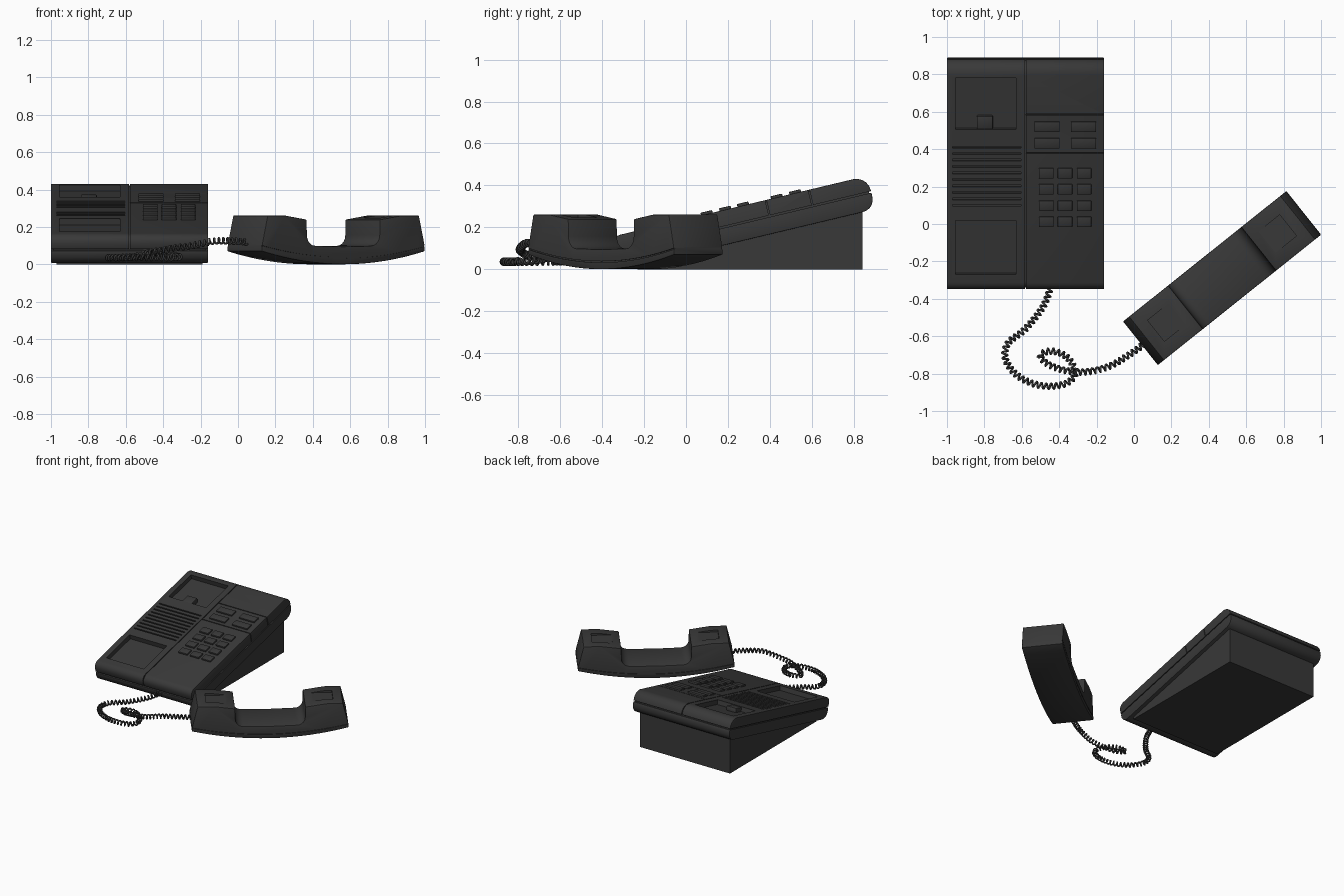
import bpy, bmesh, math
from mathutils import Matrix, Vector

if "Cube" in bpy.data.objects:
    bpy.data.objects.remove(bpy.data.objects["Cube"])

mat = bpy.data.materials.new("dark_plastic")
mat.diffuse_color = (0.04, 0.04, 0.04, 1)
mat.use_nodes = True
mat.node_tree.nodes["Principled BSDF"].inputs["Base Color"].default_value = mat.diffuse_color


def activate(ob):
    bpy.ops.object.select_all(action='DESELECT')
    ob.select_set(True)
    bpy.context.view_layer.objects.active = ob


def shape(name, parts, M=Matrix(), bevel=0.0, cut=None):
    """Extrude (y, z) profiles along local x; optionally bevel, then cut."""
    bm = bmesh.new()
    for pts, x0, x1 in parts:
        a = [bm.verts.new(M @ Vector((x0, y, z))) for y, z in pts]
        b = [bm.verts.new(M @ Vector((x1, y, z))) for y, z in pts]
        bm.faces.new(a)
        bm.faces.new(b[::-1])
        for i in range(len(pts)):
            j = (i + 1) % len(pts)
            bm.faces.new((a[j], a[i], b[i], b[j]))
    bmesh.ops.recalc_face_normals(bm, faces=bm.faces)
    me = bpy.data.meshes.new(name)
    bm.to_mesh(me)
    bm.free()
    me.materials.append(mat)
    ob = bpy.data.objects.new(name, me)
    bpy.context.collection.objects.link(ob)
    activate(ob)
    if bevel:
        m = ob.modifiers.new("bevel", 'BEVEL')
        m.width, m.segments, m.limit_method = bevel, 2, 'ANGLE'
        m.angle_limit = math.radians(40)
        bpy.ops.object.modifier_apply(modifier="bevel")
    if cut:
        cutter = shape(name + "_cutter", cut, M)
        activate(ob)
        m = ob.modifiers.new("cut", 'BOOLEAN')
        m.operation, m.object, m.solver = 'DIFFERENCE', cutter, 'EXACT'
        m.use_self = True
        bpy.ops.object.modifier_apply(modifier="cut")
        bpy.data.objects.remove(cutter)
    activate(ob)
    bpy.ops.object.shade_smooth_by_angle(angle=math.radians(35))
    return ob


def rect(y0, y1, z0, z1):
    return [(y0, z0), (y1, z0), (y1, z1), (y0, z1)]


def arc(cy, cz, r, a0, a1, n=5):
    return [(cy + r * math.cos(math.radians(a0 + (a1 - a0) * i / n)),
             cz + r * math.sin(math.radians(a0 + (a1 - a0) * i / n))) for i in range(n + 1)]


# Sloped frame of the phone body: y runs up the slope, z is its normal
A = math.radians(13.4)
BODY = Matrix.Translation((0, -0.25, 0.013)) @ Matrix.Rotation(A, 4, 'X')
T, SEAM = 0.163, 0.084
S0, S1 = -0.072, 1.184
XL, XM, XR = -1.0, -0.58, -0.16


def S(y):
    """Slope coordinate of a point on the top surface from its top-view y."""
    return (y + 0.25 + math.sin(A) * T) / math.cos(A)


# Wedge foot
shape("wedge_base", [([(-.23, 0), (.84, 0), (.84, .275), (-.23, .02)], -.97, -.19)])

# Body: rounded slab with a seam notch at both ends
g, d = .004, .011
profile = arc(S0 + .06, .06, .06, 180, 270) + arc(S1 - .06, .06, .06, 270, 360)
profile += [(S1, SEAM - g), (S1 - d, SEAM - g), (S1 - d, SEAM + g), (S1, SEAM + g)]
profile += arc(S1 - .07, T - .07, .07, 0, 90) + arc(S0 + .045, T - .045, .045, 90, 180)
profile += [(S0, SEAM + g), (S0 + d, SEAM + g), (S0 + d, SEAM - g), (S0, SEAM - g)]
# seam on both sides
cuts = [(rect(S0 - .1, S1 + .1, SEAM - g, SEAM + g), x - d, x + d) for x in (XL, XR)]
# groove between the cradle half and the dial half
ring = [(S0 - .1, SEAM), (S0 + .008, SEAM)] + arc(S0 + .053, T - .053, .045, 180, 90) \
    + arc(S1 - .078, T - .078, .07, 90, 0) + [(S1 - .008, SEAM), (S1 + .1, SEAM),
                                              (S1 + .1, T + .1), (S0 - .1, T + .1)]
cuts.append((ring, XM - .003, XM + .003))
# two cross grooves on the dial half, running down its side
for y in (.38, .585):
    cuts.append((rect(S(y) - .003, S(y) + .003, T - .009, T + .05), XM, XR + .05))
    cuts.append((rect(S(y) - .003, S(y) + .003, SEAM, T + .04), XR - .009, XR + .04))
# cradle wells and speaker slots
cuts += [(rect(S(a), S(b), T - .035, T + .05), -.955, -.63) for a, b in ((.505, .78), (-.27, .02))]
cuts += [(rect(S(.1 + .0345 * i) - .005, S(.1 + .0345 * i) + .005, T - .01, T + .05), -.97, -.605)
         for i in range(10)]
shape("phone_body", [(profile, XL, XR)], BODY, .0035, cuts)
shape("hook_tab", [(rect(S(.505), S(.575), T - .037, T - .002), -.84, -.755)], BODY, .006)

# Number keys and function keys
keys = [(rect(S(y), S(y + .055), T - .003, T + .013), x, x + .078)
        for y in (-.015, .072, .16, .245) for x in (-.508, -.408, -.306)]
shape("number_keys", keys, BODY, .004)
keys = [(rect(S(y), S(y + .055), T - .003, T + .012), x, x + .135)
        for y in (.405, .493) for x in (-.533, -.338)]
shape("function_keys", keys, BODY, .004)

# Handset: local y runs along its length
HAND = Matrix.Translation((.471, -.289, 0)) @ Matrix.Rotation(math.radians(38.6 - 90), 4, 'Z')
L = .559


def curve(off, k=1.0):
    us = [-L + 2 * L * i / 16 for i in range(17)]
    return [(u * k, off + .07 * (u / L) ** 2) for u in us]


half = [(L * .994, .108), (.518, .262), (.40, .262), (.25, .24)] + arc(.19, .158, .058, 0, -90)
outline = curve(.001) + half + [(0, .096)] + [(-y, z) for y, z in reversed(half)]
strip = curve(.033, 1.05) + curve(.039, 1.05)[::-1]
cuts = [(strip, x - .006, x + .006) for x in (-.149, .149)]
cuts += [(rect(c - .072, c + .072, .247, .3), -.072, .072) for c in (-.38, .38)]
shape("handset", [(outline, -.149, .149)], HAND, .005, cuts)

# Coiled cord: helix around a smooth path
path = [Vector(p) for p in (
    (-.44, -.32, .06), (-.485, -.44, .05), (-.58, -.56, .04), (-.675, -.64, .037),
    (-.685, -.73, .037), (-.61, -.82, .037), (-.49, -.865, .037), (-.37, -.855, .037),
    (-.315, -.80, .04), (-.35, -.72, .045), (-.43, -.68, .05), (-.50, -.70, .055),
    (-.46, -.75, .065), (-.36, -.785, .085), (-.25, -.79, .1), (-.13, -.76, .125),
    (-.02, -.695, .125), (.05, -.645, .12))]
ext = [2 * path[0] - path[1]] + path + [2 * path[-1] - path[-2]]
dense = []
for i in range(1, len(ext) - 2):
    p0, p1, p2, p3 = ext[i - 1:i + 3]
    for k in range(50):
        t = k / 50
        dense.append(.5 * (2 * p1 + (p2 - p0) * t + (2 * p0 - 5 * p1 + 4 * p2 - p3) * t * t
                           + (3 * p1 - p0 - 3 * p2 + p3) * t ** 3))
coil, length, nxt = [], 0.0, 0.0
PITCH, STEP, R = .027, .0027, .015
for a, b in zip(dense, dense[1:]):
    seg = (b - a).length
    tan = (b - a).normalized()
    side = tan.cross(Vector((0, 0, 1))).normalized()
    up = side.cross(tan)
    while nxt < length + seg:
        ang = 2 * math.pi * nxt / PITCH
        coil.append(a + tan * (nxt - length) + R * (side * math.cos(ang) + up * math.sin(ang)))
        nxt += STEP
    length += seg
cu = bpy.data.curves.new("coiled_cord", 'CURVE')
cu.dimensions = '3D'
cu.bevel_depth, cu.bevel_resolution = .006, 1
cu.use_fill_caps = True
sp = cu.splines.new('POLY')
sp.points.add(len(coil) - 1)
for p, v in zip(sp.points, coil):
    p.co = (*v, 1)
cu.materials.append(mat)
cord = bpy.data.objects.new("coiled_cord", cu)
bpy.context.collection.objects.link(cord)
